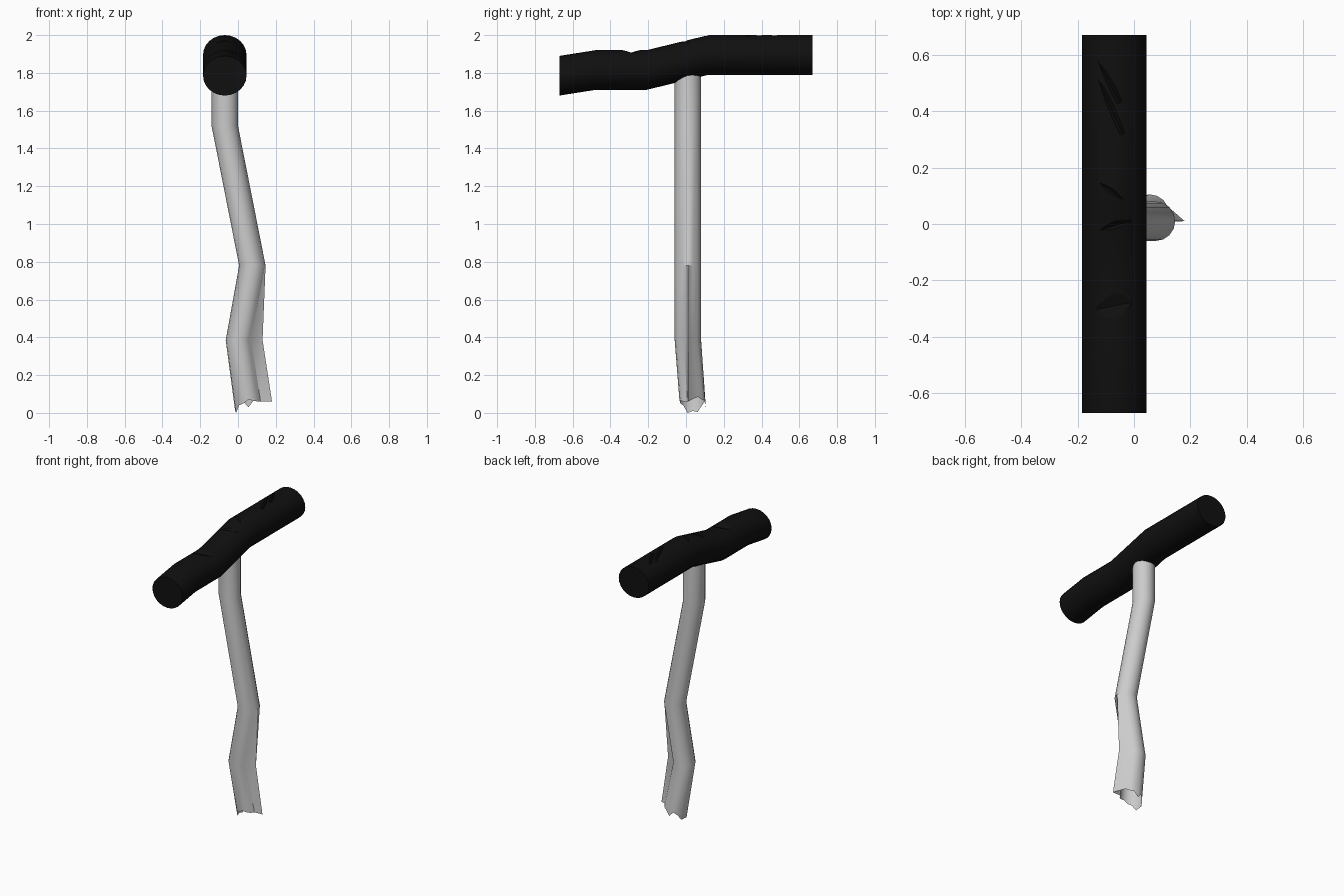
import bpy, math
from mathutils import Vector

if "Cube" in bpy.data.objects:
    bpy.data.objects.remove(bpy.data.objects["Cube"])

SEG = 16


def make_object(name, verts, faces):
    me = bpy.data.meshes.new(name)
    me.from_pydata(verts, [], faces)
    ob = bpy.data.objects.new(name, me)
    bpy.context.collection.objects.link(ob)
    bpy.ops.object.select_all(action='DESELECT')
    bpy.context.view_layer.objects.active = ob
    ob.select_set(True)
    bpy.ops.object.mode_set(mode='EDIT')
    bpy.ops.mesh.select_all(action='SELECT')
    bpy.ops.mesh.normals_make_consistent(inside=False)
    bpy.ops.object.mode_set(mode='OBJECT')
    return ob


def loft(name, rings, caps):
    n = len(rings[0])
    verts = [v for r in rings for v in r]
    faces = [(k * n + i, k * n + (i + 1) % n, (k + 1) * n + (i + 1) % n, (k + 1) * n + i)
             for k in range(len(rings) - 1) for i in range(n)]
    if caps[0]:
        faces.append(tuple(range(n)))
    if caps[1]:
        faces.append(tuple((len(rings) - 1) * n + i for i in range(n)))
    return make_object(name, verts, faces)


def smooth(ob, deg):
    bpy.ops.object.select_all(action='DESELECT')
    bpy.context.view_layer.objects.active = ob
    ob.select_set(True)
    bpy.ops.object.shade_smooth_by_angle(angle=math.radians(deg))


# Bent shaft: open, splintered lower end with a ridge pulled out on +x
R = 0.07
jag = [.06, .085, .07, .065, .03, .06, .04, .005, .01, .0, .04, .05, .07, .065, .06, .06]
path = [(0.055, 0.035, None, (0.18, 0.01)),
        (0.005, 0.01, 0.385, (0.13, 0.01)),
        (0.076, 0.01, 0.78, None),
        (-0.07, 0.01, 1.52, None),
        (-0.07, 0.01, 1.84, None)]
rings = []
for cx, cy, z, ridge in path:
    ring = []
    for i in range(SEG):
        a = 2 * math.pi * i / SEG
        x, y = cx + R * math.cos(a), cy + R * math.sin(a)
        if i == 0 and ridge:
            x, y = ridge
        ring.append((x, y, jag[i] if z is None else z))
    rings.append(ring)
shaft = loft("shaft", rings, (False, True))
smooth(shaft, 40)

# Crooked handle bar
bar = [(-0.67, 1.785), (-0.48, 1.815), (-0.21, 1.815), (0.12, 1.895), (0.67, 1.895)]
N = 24
rings = [[(-0.07 + 0.115 * math.cos(2 * math.pi * i / N), y,
           z + 0.105 * math.sin(2 * math.pi * i / N)) for i in range(N)] for y, z in bar]
handle = loft("handle", rings, (True, True))

# V-shaped nicks across the top of the handle: ends in plan, floor height, half width, rise
nicks = [((-0.17, -0.31), (0.03, -0.27), 1.903, 0.09),
         ((-0.15, -0.03), (-0.01, 0.01), 1.955, 0.03),
         ((-0.15, 0.165), (-0.03, 0.08), 1.988, 0.03),
         ((-0.13, 0.52), (-0.04, 0.32), 1.986, 0.03),
         ((-0.14, 0.60), (-0.05, 0.43), 1.986, 0.03)]
verts, faces = [], []
for p, q, z, w in nicks:
    p, q = Vector((*p, z)), Vector((*q, z))
    d = (q - p).normalized()
    side = Vector((-d.y, d.x, 0)) * w
    up = Vector((0, 0, 0.035))
    b = len(verts)
    verts += [p, p + side + up, p - side + up, q, q + side + up, q - side + up]
    faces += [tuple(b + i for i in f) for f in
              [(0, 1, 2), (3, 5, 4), (0, 3, 4, 1), (1, 4, 5, 2), (2, 5, 3, 0)]]
cutter = make_object("nick_cutter", verts, faces)
cutter.hide_render = True
bpy.context.view_layer.objects.active = handle
m = handle.modifiers.new("nicks", 'BOOLEAN')
m.operation, m.object, m.solver = 'DIFFERENCE', cutter, 'EXACT'
m.use_self = True
bpy.ops.object.modifier_apply(modifier=m.name)
bpy.data.objects.remove(cutter)
smooth(handle, 20)

black = bpy.data.materials.new("black_grip")
black.diffuse_color = (0.005, 0.005, 0.005, 1)
black.use_nodes = True
black.node_tree.nodes["Principled BSDF"].inputs["Base Color"].default_value = black.diffuse_color
handle.data.materials.clear()
handle.data.materials.append(black)
